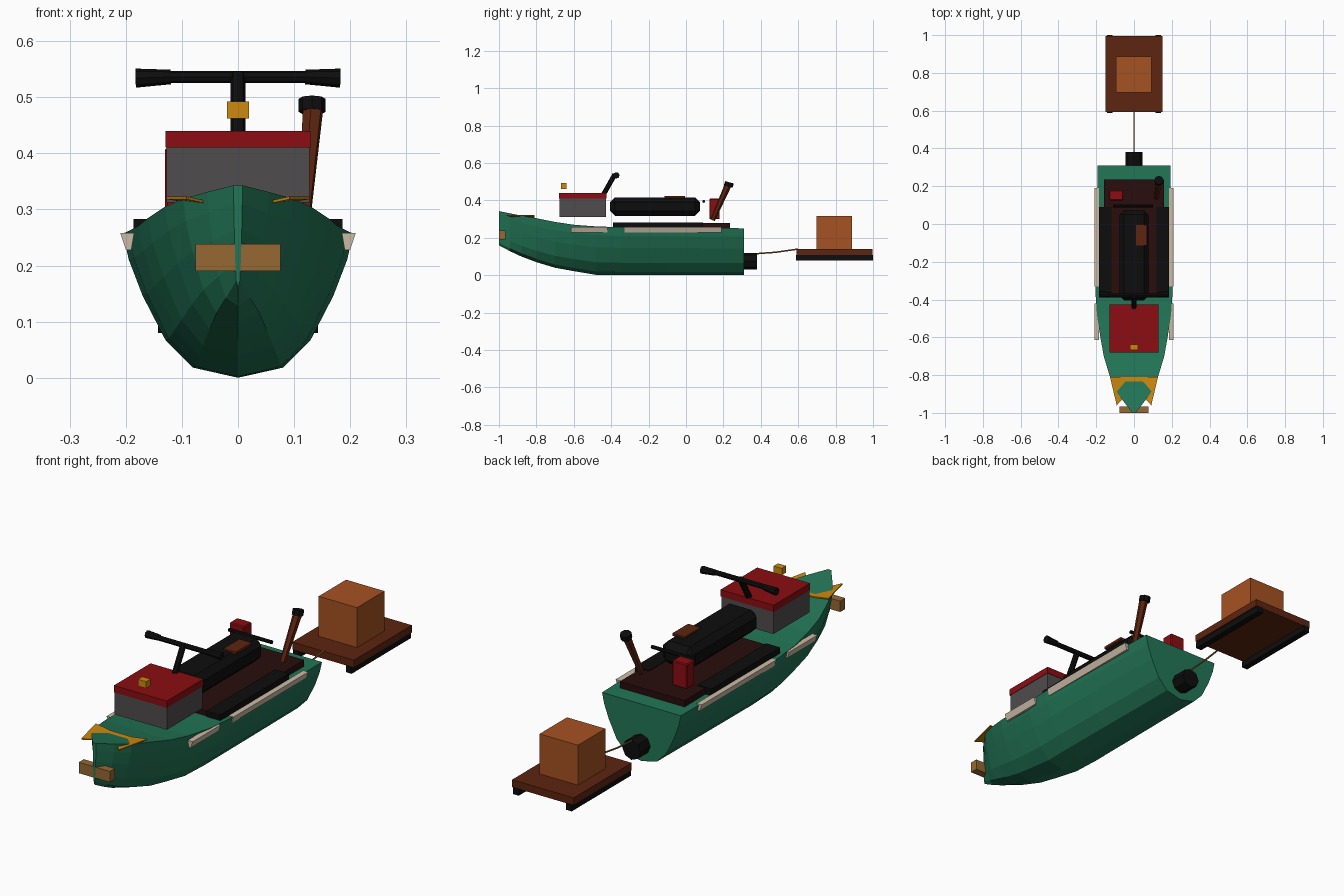
import bpy, bmesh, math
from mathutils import Vector

if "Cube" in bpy.data.objects:
    bpy.data.objects.remove(bpy.data.objects["Cube"])


def material(name, r, g, b):
    m = bpy.data.materials.new(name)
    m.diffuse_color = (r, g, b, 1)
    m.use_nodes = True
    m.node_tree.nodes["Principled BSDF"].inputs["Base Color"].default_value = m.diffuse_color
    return m


GREEN = material("hull green", .016, .18, .096)
GREY = material("cabin grey", .08, .072, .074)
RED = material("bright red", .26, .004, .006)
GOLD = material("gold", .62, .25, .005)
CRATE = material("crate orange", .38, .085, .016)
BROWN = material("wood brown", .11, .018, .005)
DARK = material("dark floor", .022, .004, .004)
BLACK = material("black", .004, .004, .004)
CREAM = material("cream", .6, .5, .38)
TAN = material("tan", .3, .14, .032)


def finish(name, bm, mat):
    bmesh.ops.recalc_face_normals(bm, faces=bm.faces)
    me = bpy.data.meshes.new(name)
    bm.to_mesh(me)
    bm.free()
    me.materials.append(mat)
    ob = bpy.data.objects.new(name, me)
    bpy.context.collection.objects.link(ob)
    return ob


def box(name, mat, x, y, z, bevel=0):
    """Box from (min, max) ranges, with optional chamfer."""
    bm = bmesh.new()
    bmesh.ops.create_cube(bm, size=1)
    for v in bm.verts:
        v.co = [(r[0] + r[1]) / 2 + c * (r[1] - r[0]) for r, c in zip((x, y, z), v.co)]
    if bevel:
        bmesh.ops.bevel(bm, geom=bm.edges[:], offset=bevel, segments=1, affect='EDGES')
    return finish(name, bm, mat)


def rod(name, mat, a, b, r1, r2=None, sides=8):
    """Straight cylinder or cone between two points."""
    a, b = Vector(a), Vector(b)
    bm = bmesh.new()
    bmesh.ops.create_cone(bm, cap_ends=True, segments=sides, radius1=r1,
                          radius2=r1 if r2 is None else r2, depth=(b - a).length)
    rot = (b - a).to_track_quat('Z', 'Y')
    for v in bm.verts:
        v.co = rot @ v.co + (a + b) / 2
    return finish(name, bm, mat)


def prism(name, mat, rings):
    """Loft closed rings of equal length and cap the ends."""
    bm = bmesh.new()
    vs = [[bm.verts.new(p) for p in ring] for ring in rings]
    n = len(vs[0])
    for r0, r1 in zip(vs, vs[1:]):
        for i in range(n):
            j = (i + 1) % n
            bm.faces.new((r0[i], r0[j], r1[j], r1[i]))
    bm.faces.new(vs[0])
    bm.faces.new(vs[-1])
    return finish(name, bm, mat)


# Hull: stations of (y, half width, sheer height, keel height)
stations = [(-1, .008, .343, .16), (-.94, .055, .331, .128), (-.88, .098, .319, .1),
            (-.8, .13, .305, .07), (-.7, .16, .285, .04), (-.6, .178, .27, .022),
            (-.48, .196, .261, .002), (-.35, .205, .257, 0), (-.1, .201, .255, 0),
            (.31, .192, .251, 0)]
half = [(.39, .07), (.63, .26), (.83, .57), (.95, .82), (1, 1)]
section = [(-x, z) for x, z in reversed(half)] + [(0, 0)] + half
prism("hull", GREEN, [[(x * b, y, k + z * (s - k)) for x, z in section]
                      for y, b, s, k in stations])

# Bow trim and bumper
prism("bow_trim", GOLD, [[(x, yb, z), (x * .72, yf, z), (x * .72, yf, z + .005), (x, yb, z + .005)]
                         for x, z, yb, yf in ((-.127, .318, -.81, -.96), (-.05, .306, -.81, -.9),
                                              (.05, .306, -.81, -.9), (.127, .318, -.81, -.96))])
box("bow_bumper", TAN, (-.076, .076), (-1, -.965), (.19, .238))

# Cabin, roof and lamp
box("cabin", GREY, (-.127, .127), (-.677, -.427), (.312, .412))
box("cabin_roof", RED, (-.129, .129), (-.68, -.425), (.41, .44))
box("lamp", GOLD, (-.02, .02), (-.668, -.638), (.462, .492))

# Floor, foot strips and seat
box("floor", DARK, (-.158, .158), (-.385, .235), (.25, .28))
box("seat", BLACK, (-.078, .078), (-.405, .075), (.318, .417), .026)
box("seat_patch", BROWN, (.01, .07), (-.115, -.005), (.413, .424))
rod("seat_rear_bar", BLACK, (-.11, .095, .395), (.1, .095, .395), .008)

# Mirrored side parts
for s, side in ((-1, "left"), (1, "right")):
    box(side + "_foot_strip", BLACK, sorted((s * .118, s * .186)), (-.39, .09), (.25, .283))
    for part, y0, y1 in (("front", -.615, -.42), ("rear", -.33, .19)):
        prism(f"{side}_{part}_rub_rail", CREAM,
              [[(s * .185, y, .258), (s * .21, y, .258), (s * .2, y, .228), (s * .19, y, .228)]
               for y in (y0, y1)])
    rod(side + "_grip", BLACK, (s * .12, -.375, .536), (s * .182, -.372, .534), .013, .017)
    box(side + "_sled_runner", BLACK, sorted((s * .115, s * .143)), (.587, 1), (.08, .108))

# Handlebar
rod("steering_post", BLACK, (0, -.445, .425), (0, -.38, .54), .013)
rod("handlebar", BLACK, (-.13, -.378, .536), (.13, -.378, .536), .011)

# Fuel can and exhaust stack
box("fuel_can", RED, (-.13, -.058), (.125, .18), (.3, .41), .004)
rod("exhaust_stack", BROWN, (.118, .142, .295), (.134, .225, .482), .013, .019, 6)
rod("exhaust_cap", BLACK, (.132, .226, .474), (.132, .232, .497), .024)

# Stern motor and tow rope
rod("motor", BLACK, (0, .29, .076), (0, .38, .076), .044)
rope = [(0, .36, .114), (0, .48, .123), (0, .6, .14)]
for i in range(2):
    rod(f"tow_rope_{i + 1}", TAN, rope[i], rope[i + 1], .004, sides=6)

# Towed sled with crate
box("sled_deck", BROWN, (-.15, .15), (.592, .996), (.107, .14))
box("crate", CRATE, (-.095, .092), (.697, .888), (.14, .316))
